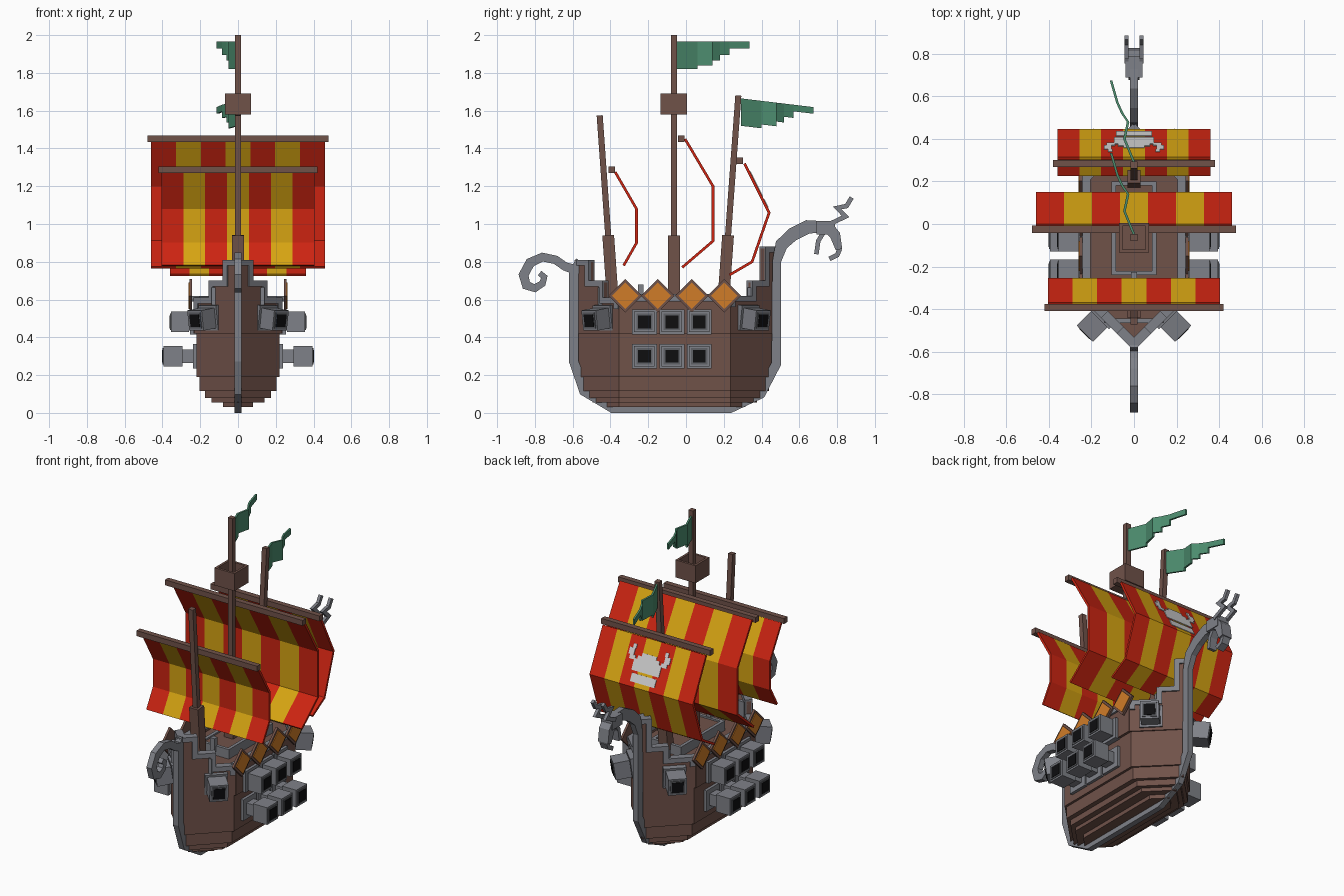
import bpy, bmesh
from math import pi, radians
from mathutils import Vector, Matrix

if "Cube" in bpy.data.objects:
    bpy.data.objects.remove(bpy.data.objects["Cube"], do_unlink=True)


def material(name, rgb):
    lin = [((c / 255 + 0.055) / 1.055) ** 2.4 if c > 10 else c / 3294 for c in rgb]
    m = bpy.data.materials.new(name)
    m.use_nodes = True
    m.diffuse_color = (*lin, 1)
    m.node_tree.nodes["Principled BSDF"].inputs["Base Color"].default_value = (*lin, 1)
    return m


BROWN = material("brown wood", (112, 82, 73))
GREY = material("grey iron", (127, 129, 136))
DARK = material("dark iron", (96, 98, 103))
BLACK = material("black bore", (14, 14, 16))
RED = material("red cloth", (204, 36, 17))
YELLOW = material("yellow cloth", (214, 164, 18))
GREEN = material("green cloth", (76, 140, 110))
ORANGE = material("orange shield", (208, 124, 40))
WHITE = material("white paint", (206, 206, 206))


class Part:
    """Collects flat-sided solids into one named object."""

    def __init__(self, name, *mats):
        self.name, self.mats, self.bm = name, mats, bmesh.new()

    def solid(self, rings, mat=0):
        rings = [[self.bm.verts.new(p) for p in r] for r in rings]
        faces = [self.bm.faces.new(rings[0]), self.bm.faces.new(rings[-1])]
        for a, b in zip(rings, rings[1:]):
            n = len(a)
            faces += [self.bm.faces.new((a[i], a[(i + 1) % n], b[(i + 1) % n], b[i])) for i in range(n)]
        for f in faces:
            f.material_index = mat

    def slab(self, poly, off, mat=0):
        poly = [Vector(p) for p in poly]
        self.solid([poly, [p + Vector(off) for p in poly]], mat)

    def box(self, lo, hi, mat=0, mx=Matrix()):
        (a, b, c), (d, e, f) = lo, hi
        self.solid([[mx @ Vector(p) for p in ((a, b, z), (d, b, z), (d, e, z), (a, e, z))] for z in (c, f)], mat)

    def sweep(self, path, widths, x0, x1, mat=0):
        """Band of varying width along a y-z path, spanning x0 to x1."""
        pts = [Vector(p) for p in path]
        if isinstance(widths, float):
            widths = [widths] * len(pts)
        rings = []
        for i, p in enumerate(pts):
            a = (p - pts[i - 1]).normalized() if i else (pts[1] - p).normalized()
            b = (pts[i + 1] - p).normalized() if i < len(pts) - 1 else a
            t = (a + b).normalized()
            h = widths[i] / 2 / max(t.dot(b), 0.5)
            n = Vector((-t.y, t.x)) * h
            u, v = p + n, p - n
            rings.append([(x0, *u), (x1, *u), (x1, *v), (x0, *v)])
        self.solid(rings, mat)

    def done(self):
        bmesh.ops.recalc_face_normals(self.bm, faces=self.bm.faces)
        me = bpy.data.meshes.new(self.name)
        self.bm.to_mesh(me)
        self.bm.free()
        for m in self.mats:
            me.materials.append(m)
        bpy.context.collection.objects.link(bpy.data.objects.new(self.name, me))


def plan(w, z, stern=-0.355, bow=0.235):
    return [(w, stern, z), (w, bow, z), (0, bow + w, z), (-w, bow, z), (-w, stern, z), (0, stern - w, z)]


# Stepped hull with a flat deck
hull = Part("hull", BROWN)
for w, z0, z1 in ((0.08, 0.03, 0.055), (0.14, 0.055, 0.078), (0.175, 0.078, 0.115), (0.205, 0.115, 0.19), (0.22, 0.19, 0.57)):
    hull.slab(plan(w, z0), (0, 0, z1 - z0))
hull.done()

# Bulwarks: straight sides and stepped ends, capped with grey rims
wall = Part("bulwark", BROWN, GREY)
ENDS = ((-0.585, 1, ((0, 0.075, 0.81), (0.075, 0.15, 0.70), (0.15, 0.23, 0.61))),
        (0.465, -1, ((0, 0.05, 0.88), (0.05, 0.12, 0.70), (0.12, 0.23, 0.62))))
for s in (-1, 1):
    wall.box((s * 0.235, -0.355, 0.42), (s * 0.215, 0.235, 0.6))
    wall.box((s * 0.247, -0.36, 0.59), (s * 0.205, 0.24, 0.62), 1)
    for tip, d, steps in ENDS:
        def panel(a, b, z0, z1, out, thick, mat):
            p = [(s * (x + out), tip + d * (x - out), z) for x, z in ((a, z0), (b, z0), (b, z1), (a, z1))]
            wall.slab(p, (-s * thick, d * thick, 0), mat)
        for i, (a, b, top) in enumerate(steps):
            low = steps[i + 1][2] if i < 2 else top - 0.03
            panel(a, b, 0.42, top - 0.01, 0, 0.02, 0)
            panel(a, b, top - 0.03, top, 0.006, 0.032, 1)
            panel(b - 0.022, b, low - 0.03, top, 0.006, 0.032, 1)
wall.done()

# Raised end decks, grey deck trim and centre hatch
deck = Part("raised_decks", BROWN, GREY)
deck.slab([(-0.13, -0.455, 0.56), (0.13, -0.455, 0.56), (0, -0.575, 0.56)], (0, 0, 0.09))
deck.box((-0.14, -0.465, 0.57), (0.14, -0.445, 0.665), 1)
deck.slab([(-0.12, 0.34, 0.56), (0.12, 0.34, 0.56), (0, 0.45, 0.56)], (0, 0, 0.09))
deck.box((-0.12, 0.325, 0.57), (0.12, 0.345, 0.665), 1)
deck.box((-0.085, -0.22, 0.56), (0.085, 0.18, 0.62))
for s in (-1, 1):
    deck.box((s * 0.085, -0.24, 0.56), (s * 0.105, 0.2, 0.63), 1)
for y in (-0.24, 0.18):
    deck.box((-0.105, y, 0.56), (0.105, y + 0.02, 0.63), 1)
deck.box((-0.015, -0.255, 0.56), (0.015, -0.225, 0.68), 1)
deck.done()

# Keel, rising into the curled tail and the arched neck
keel = Part("keel", GREY)
keel.sweep([(-0.56, 0.805), (-0.595, 0.74), (-0.595, 0.275), (-0.54, 0.115), (-0.39, 0.02), (0.235, 0.02), (0.395, 0.10),
            (0.478, 0.26), (0.48, 0.80), (0.505, 0.89), (0.565, 0.945), (0.645, 0.985), (0.73, 0.985)],
           [0.05] * 4 + [0.04] * 2 + [0.05] * 2 + [0.045, 0.065, 0.07, 0.07, 0.06], -0.018, 0.018)
keel.sweep([(-0.59, 0.76), (-0.64, 0.775), (-0.69, 0.81), (-0.76, 0.825), (-0.825, 0.795), (-0.86, 0.73), (-0.845, 0.675),
            (-0.80, 0.66), (-0.76, 0.685), (-0.75, 0.72), (-0.775, 0.74)],
           [0.05, 0.045, 0.045, 0.045, 0.05, 0.05, 0.045, 0.04, 0.035, 0.03, 0.03], -0.018, 0.018)
keel.done()

# Beast figurehead with horns, beak and jaw
head = Part("figurehead", GREY)
head.box((-0.04, 0.69, 0.945), (0.04, 0.79, 1.015))
head.sweep([(0.75, 0.985), (0.79, 0.94), (0.81, 0.865)], [0.06, 0.055, 0.035], -0.035, 0.035)
head.sweep([(0.815, 0.87), (0.80, 0.835), (0.76, 0.815)], 0.025, -0.025, 0.025)
head.sweep([(0.725, 0.95), (0.70, 0.91), (0.69, 0.84)], 0.024, -0.025, 0.025)
for s in (-1, 1):
    head.sweep([(0.76, 1.0), (0.845, 1.04), (0.80, 1.085), (0.85, 1.095), (0.877, 1.14)], 0.024, s * 0.045, s * 0.026)
head.done()

# Cannons: broadsides in two rows and four on the angled ends
cannons = Part("cannons", GREY, DARK, BLACK)


def cannon(x, y, z, angle, neck, length, pitch=0.0):
    mx = Matrix.Translation((x, y, z)) @ Matrix.Rotation(angle, 4, "Z") @ Matrix.Rotation(pitch, 4, "Y")
    for a, b, h, mat in ((-0.02, 0.018, 0.066, 0), (0, neck, 0.036, 0), (neck, length, 0.054, 0),
                         (length, length + 0.004, 0.043, 1), (length, length + 0.007, 0.034, 2)):
        cannons.box((a, -h, -h), (b, h, h), mat, mx)


for s in (-1, 1):
    turn = 0 if s > 0 else pi
    for y in (-0.22, -0.075, 0.07):
        cannon(s * 0.235, y, 0.482, turn, 0.025, 0.12)
        cannon(s * 0.22, y, 0.30, turn, 0.075, 0.175)
    for y, a in ((-0.43, -45), (0.325, 45)):
        cannon(s * 0.145, y, 0.505, radians(a if s > 0 else 180 - a), 0.02, 0.115, radians(8))
cannons.done()

# Diamond shields along the rails
shields = Part("shields", BROWN, ORANGE)
for s in (-1, 1):
    for y in (-0.322, -0.15, 0.03, 0.203):
        for h, x, t in ((0.088, 0.243, 0.014), (0.07, 0.25, 0.012)):
            pts = [(s * x, y + h * a, 0.62 + h * b) for a, b in ((1, 0), (0, 1), (-1, 0), (0, -1))]
            shields.slab(pts, (s * t, 0, 0), int(h < 0.08))
shields.done()

# Masts with thick feet, yards and striped sails
MASTS = (("stern", (-0.385, 0.56), (-0.457, 1.575), (-0.393, 1.288), 0.42, 0.405,
          [(-0.375, 1.275), (-0.262, 1.08), (-0.262, 0.90), (-0.33, 0.78)]),
         ("main", (-0.063, 0.56), (-0.063, 2.0), (-0.025, 1.452), 0.48, 0.46,
          [(-0.005, 1.45), (0.143, 1.2), (0.143, 0.91), (-0.02, 0.77)]),
         ("bow", (0.195, 0.56), (0.277, 1.68), (0.285, 1.335), 0.38, 0.36,
          [(0.31, 1.32), (0.44, 1.06), (0.35, 0.80), (0.23, 0.73)]))
for name, foot, top, yard, yard_w, sail_w, profile in MASTS:
    mast = Part(name + "_mast", BROWN)
    foot, top = Vector(foot), Vector(top)
    mast.sweep([foot, top], 0.032, -0.016, 0.016)
    mast.sweep([foot, foot.lerp(top, 0.38 / (top.y - foot.y))], 0.062, -0.031, 0.031)
    y, z = yard
    mast.box((-yard_w, y - 0.017, z - 0.017), (yard_w, y + 0.017, z + 0.017))
    mast.done()
    sail = Part(name + "_sail", RED, YELLOW)
    for i in range(7):
        x = -sail_w + i * sail_w * 2 / 7
        sail.sweep(profile, 0.014, x, x + sail_w * 2 / 7, i % 2)
    sail.done()

# Horned helmet painted on the bow sail
patch = Part("helmet_patch", WHITE)
down = Vector((0, 0.13, -0.26)).normalized()
normal = Vector((1, 0, 0)).cross(down)
mx = Matrix((Vector((1, 0, 0)), down, normal)).transposed().to_4x4()
mx.translation = Vector((0, 0.31, 1.32))
for half, s0, s1 in ((0.05, 0.09, 0.11), (0.075, 0.11, 0.13), (0.095, 0.13, 0.2), (0.085, 0.215, 0.265)):
    patch.box((-half, s0, 0.005), (half, s1, 0.011), 0, mx)
for s in (-1, 1):
    for a, b, s0, s1 in ((0.09, 0.13, 0.115, 0.14), (0.105, 0.142, 0.075, 0.115), (0.1, 0.122, 0.05, 0.075)):
        patch.box((s * a, s0, 0.005), (s * b, s1, 0.011), 0, mx)
patch.done()

# Lookout basket
nest = Part("lookout_basket", BROWN)
c = -0.065
nest.box((-0.06, c - 0.06, 1.58), (0.06, c + 0.06, 1.6))
for s in (-1, 1):
    nest.box((s * 0.07, c - 0.07, 1.58), (s * 0.055, c + 0.07, 1.69))
    nest.box((-0.07, c + s * 0.07, 1.58), (0.07, c + s * 0.055, 1.69))
nest.done()

# Rippling pennants, each stepping up towards its tip
PENNANTS = (("main_pennant", -0.05, 1.965, 0.0), ("bow_pennant", 0.29, 1.665, -0.12))
for name, y0, z0, slope in PENNANTS:
    flag = Part(name, GREEN)
    path = ((0, 0), (-0.045, 0.11), (-0.028, 0.19), (-0.055, 0.23), (-0.078, 0.28), (-0.108, 0.385))
    drops = (0.145, 0.125, 0.1, 0.07, 0.035)
    for (xa, ya), (xb, yb), h in zip(path, path[1:], drops):
        za, zb = z0 + slope * ya, z0 + slope * yb
        a, b = y0 + ya, y0 + yb
        flag.slab([(xa - 0.006, a, za), (xb - 0.006, b, zb), (xb - 0.006, b, zb - h), (xa - 0.006, a, za - h)], (0.012, 0, 0))
    flag.done()
